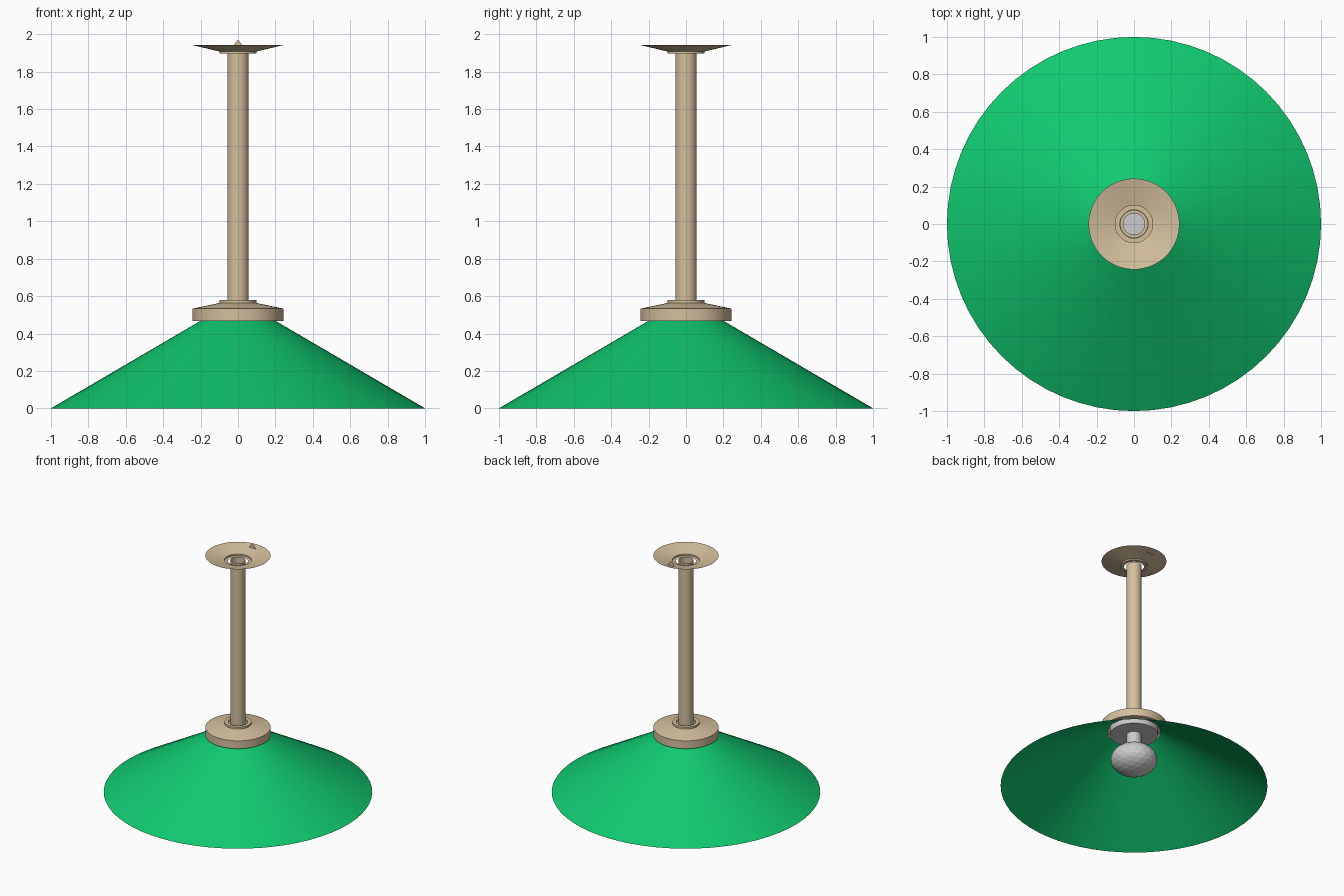
import bpy, bmesh, math

if "Cube" in bpy.data.objects:
    bpy.data.objects.remove(bpy.data.objects["Cube"])


def material(name, rgb):
    m = bpy.data.materials.new(name)
    m.diffuse_color = (*rgb, 1)
    m.use_nodes = True
    m.node_tree.nodes["Principled BSDF"].inputs["Base Color"].default_value = m.diffuse_color
    return m


GREEN = material("green_enamel", (0.005, 0.58, 0.16))
TAN = material("tan_metal", (0.66, 0.52, 0.34))


def finish(name, bm, mat=None, angle=30):
    me = bpy.data.meshes.new(name)
    bm.to_mesh(me)
    bm.free()
    ob = bpy.data.objects.new(name, me)
    bpy.context.collection.objects.link(ob)
    if mat:
        me.materials.append(mat)
    if angle:
        bpy.context.view_layer.objects.active = ob
        ob.select_set(True)
        bpy.ops.object.shade_smooth_by_angle(angle=math.radians(angle))
        ob.select_set(False)
    return ob


def lathe(name, profile, mat=None, sides=64):
    """Spin an (r, z) profile, listed bottom outside to top, around z."""
    bm = bmesh.new()
    vs = [bm.verts.new((r, 0, z)) for r, z in profile]
    es = [bm.edges.new(p) for p in zip(vs, vs[1:])]
    bmesh.ops.spin(bm, geom=vs + es, axis=(0, 0, 1), cent=(0, 0, 0),
                   angle=math.tau, steps=sides, use_duplicate=False)
    bmesh.ops.remove_doubles(bm, verts=bm.verts, dist=1e-4)
    bmesh.ops.recalc_face_normals(bm, faces=bm.faces)
    return finish(name, bm, mat)


# Open conical shade
lathe("shade", [(1, 0), (0.2, 0.468)], GREEN)

# Collar on top of the shade, with a raised lip around the stem
lathe("collar", [(0.2, 0.468), (0.243, 0.468), (0.243, 0.533), (0.1, 0.563),
                 (0.1, 0.578), (0.072, 0.578), (0.072, 0.565), (0.057, 0.565)], TAN)

# Hollow stem
lathe("stem", [(0.057, 0.53), (0.057, 1.905)], TAN)

# Ceiling saucer with an open lip around the stem
lathe("canopy", [(0.075, 1.897), (0.1, 1.897), (0.1, 1.908), (0.243, 1.942)], TAN)

# Small flat tab at the back of the saucer
bm = bmesh.new()
bm.faces.new([bm.verts.new(p) for p in
              ((0.035, 0.19, 1.925), (-0.035, 0.19, 1.925), (0, 0.19, 1.972))])
finish("canopy_tab", bm, TAN, None)

# Lamp holder disc and neck
lathe("lamp_holder", [(0, 0.32), (0.055, 0.32), (0.055, 0.44), (0.18, 0.44),
                      (0.18, 0.51), (0, 0.51)])

# Flattened faceted bulb
bm = bmesh.new()
bmesh.ops.create_icosphere(bm, subdivisions=3, radius=1)
bmesh.ops.scale(bm, vec=(0.175, 0.175, 0.12), verts=bm.verts)
bmesh.ops.translate(bm, vec=(0, 0, 0.228), verts=bm.verts)
finish("bulb", bm, None, None)
